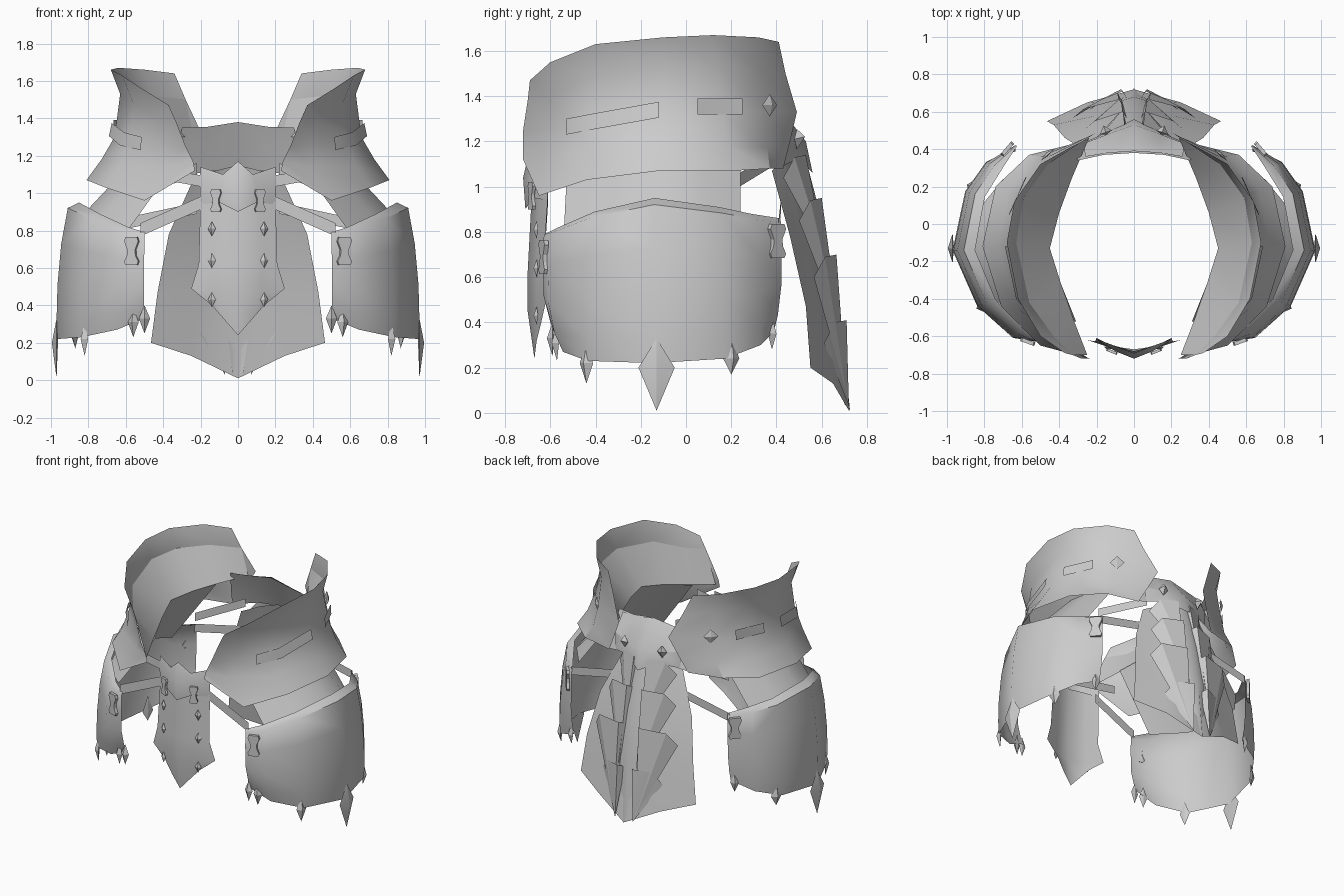
import bpy, math
from mathutils import Vector as V

steel = bpy.data.materials.new("pale_steel")
steel.diffuse_color = (0.6, 0.6, 0.6, 1)


def make(name, verts, faces, mirror=True, angle=40):
    """Mesh object, mirrored across x = 0, smooth with sharp creases."""
    me = bpy.data.meshes.new(name)
    me.from_pydata([tuple(v) for v in verts], [], faces)
    me.materials.append(steel)
    ob = bpy.data.objects.new(name, me)
    bpy.context.collection.objects.link(ob)
    bpy.ops.object.select_all(action='DESELECT')
    ob.select_set(True)
    bpy.context.view_layer.objects.active = ob
    bpy.ops.object.shade_smooth_by_angle(angle=math.radians(angle))
    if mirror:
        m = ob.modifiers.new("mirror", 'MIRROR')
        m.use_clip = True
        m.merge_threshold = 0.0005
    return ob


def sheet(name, rows, **kw):
    """Curved plate from rows of points running top to bottom."""
    n = len(rows[0])
    verts = [p for r in rows for p in r]
    faces = [(i * n + j, (i + 1) * n + j, (i + 1) * n + j + 1, i * n + j + 1)
             for i in range(len(rows) - 1) for j in range(n - 1)]
    return make(name, verts, faces, **kw)


def strap(name, a, b, h):
    """Flat ribbon between two points, h tall."""
    a, b, d = V(a), V(b), V((0, 0, h / 2))
    make(name, [a - d, b - d, b + d, a + d], [(0, 1, 2, 3)])


def spike(name, c, out, w, up, down, t=0.025):
    """Four-sided diamond spike around c, facing along out."""
    c, o = V(c), V(out).normalized()
    s = V((-o.y, o.x, 0)) * w
    verts = [c + V((0, 0, up)), c + s, c - V((0, 0, down)), c - s, c + o * t, c - o * t * .3]
    make(name, verts, [f for i in range(4) for f in
                       ((i, (i + 1) % 4, 4), ((i + 1) % 4, i, 5))], angle=20)


def tab(name, c, out, w, h, t=0.02):
    """Hourglass-shaped buckle tab."""
    c, o = V(c), V(out).normalized()
    s = V((-o.y, o.x, 0))
    prof = [(-.8, 1), (.8, 1), (1, .7), (.55, .1), (.6, -.3), (1, -.75), (.8, -1),
            (-.8, -1), (-1, -.75), (-.6, -.3), (-.55, .1), (-1, .7)]
    n = len(prof)
    verts = [c + s * (a * w) + V((0, 0, b * h)) + o * k for k in (0, t) for a, b in prof]
    make(name, verts, [tuple(range(n, 2 * n))] +
         [(i, (i + 1) % n, n + (i + 1) % n, n + i) for i in range(n)], angle=20)


# flared hip plates
neck = [(.33, -.70, 1.38), (.43, -.60, 1.40), (.56, -.42, 1.48), (.63, -.1, 1.53),
        (.59, .14, 1.53), (.46, .32, 1.52), (.28, .44, 1.5)]
sheet("hip_plate", [
    [(.37, -.69, 1.47), (.50, -.60, 1.55), (.62, -.40, 1.63), (.68, -.1, 1.66), (.64, .12, 1.67), (.50, .32, 1.66), (.34, .41, 1.64)],
    neck,
    [(.28, -.72, 1.25), (.39, -.61, 1.26), (.58, -.43, 1.3), (.66, -.1, 1.3), (.62, .16, 1.32), (.46, .36, 1.33), (.20, .49, 1.33)],
    [(.24, -.72, 1.17), (.38, -.63, 1.14), (.63, -.45, 1.15), (.73, -.12, 1.18), (.67, .18, 1.18), (.50, .36, 1.17), (.26, .46, 1.2)],
    [(.23, -.72, 1.12), (.50, -.65, .96), (.71, -.44, 1.03), (.81, -.12, 1.07), (.74, .2, 1.07), (.56, .37, 1.08), (.32, .43, 1.08)],
], angle=30)

# lining folding inward from the collar, then the sloping skirt below it
sheet("hip_lining", [
    neck,
    [(.25, -.70, 1.14), (.32, -.52, 1.19), (.39, -.32, 1.25), (.45, -.13, 1.29),
     (.40, .06, 1.3), (.33, .25, 1.3), (.24, .46, 1.3)]])
sheet("hip_skirt", [
    [(.31, -.52, 1.19), (.39, -.32, 1.25), (.45, -.13, 1.29), (.40, .06, 1.3), (.34, .24, 1.3)],
    [(.59, -.54, .80), (.78, -.37, .81), (.89, -.13, .82), (.83, .08, .82), (.70, .24, .81)],
])

# raised bands lying on the hip plates
sheet("hip_band_front", [
    [(.515, -.53, 1.30), (.61, -.4, 1.325), (.675, -.12, 1.375)],
    [(.52, -.53, 1.23), (.63, -.4, 1.255), (.69, -.12, 1.305)]])
sheet("hip_band_back", [
    [(.665, .05, 1.39), (.575, .25, 1.39)], [(.67, .05, 1.32), (.58, .25, 1.32)]])
spike("hip_stud", (.46, .37, 1.36), (.6, .7, 0), .05, .05, .05, .015)

# bulging thigh plates, swept down a plan outline
plan = [(.50, -.63), (.62, -.59), (.79, -.42), (.91, -.14), (.85, .16), (.75, .31), (.63, .42)]
top = [.79, .82, .89, .95, .91, .88, .86]
low = [.33, .27, .23, .22, .24, .30, .36]
rows = []
for t, push, tuck in ((0, -.06, 0), (.04, 0, 0), (.3, .035, 0), (.6, .055, .005),
                      (.85, .06, .035), (1, .055, .07)):
    row = []
    for i, (x, y) in enumerate(plan):
        k = push * (.15 if i in (0, 6) else 1)
        o = V((x - .35, y + .12, 0)).normalized()
        y2 = y + o.y * k * .5
        y2 += tuck * (1 if i < 2 else -.5 if i == 6 else 0)
        row.append((x + o.x * k, y2, top[i] + (low[i] - top[i]) * t))
    rows.append(row)
sheet("thigh_plate", rows, angle=50)

# hanging thigh spikes: position, facing, width, rise, drop
for x, y, z, o, w, u, d in ((.97, -.13, .20, (1, 0, 0), .08, .13, .19),
                            (.82, -.44, .22, (.8, -.5, 0), .035, .09, .09),
                            (.87, .20, .24, (.8, .4, 0), .04, .11, .07),
                            (.56, -.57, .31, (.3, -1, 0), .03, .08, .08),
                            (.50, -.59, .33, (0, -1, 0), .03, .07, .08),
                            (.66, .38, .35, (.6, .8, 0), .03, .08, .07)):
    spike("thigh_spike", (x, y, z), o, w, u, d)
tab("thigh_tab_front", (.565, -.62, .69), (.35, -1, 0), .04, .075)
tab("thigh_tab_back", (.67, .395, .76), (.75, .65, 0), .045, .075)

# front tabard
sheet("front_tabard", [
    [(0, -.68, 1.0), (.12, -.65, 1.0), (.2, -.61, .98)],
    [(0, -.70, .62), (.12, -.66, .62), (.21, -.63, .62)],
    [(0, -.70, .45), (.13, -.66, .46), (.25, -.62, .49)],
    [(0, -.67, .24), (.07, -.66, .32), (.14, -.64, .40)]], angle=20)
for z in (.81, .64, .43):
    spike("tabard_spike", (.14, -.66, z), (.3, -1, 0), .022, .04, .04, .015)

# front buckle plate with two tabs
sheet("buckle_plate", [
    [(0, -.69, 1.17), (.08, -.66, 1.10), (.20, -.615, 1.14)],
    [(0, -.72, 1.04), (.10, -.68, 1.03), (.205, -.615, 1.05)],
    [(0, -.71, .90), (.10, -.68, .95), (.20, -.61, .94)]], angle=25)
tab("buckle_tab", (.115, -.675, .96), (.4, -1, 0), .03, .06, .015)

# back waist band and pointed back plate
sheet("waist_band", [
    [(0, .38, 1.38), (.16, .37, 1.355), (.30, .34, 1.35)],
    [(0, .45, 1.23), (.18, .43, 1.22), (.33, .39, 1.2)],
    [(0, .51, 1.12), (.16, .47, 1.12), (.34, .42, 1.08)]])
sheet("back_plate", [
    [(0, .39, 1.38), (.14, .38, 1.355), (.26, .36, 1.345)],
    [(0, .53, 1.2), (.14, .48, 1.2), (.27, .43, 1.22)],
    [(0, .56, 1.06), (.12, .50, 1.12), (.26, .44, 1.1)]], angle=25)
spike("back_stud", (.15, .49, 1.21), (.35, 1, .3), .035, .045, .045, .04)

# long back tail
sheet("tail_base", [
    [(0, .47, 1.15), (.12, .43, 1.12), (.24, .38, 1.07)],
    [(0, .59, .78), (.18, .52, .78), (.37, .46, .78)],
    [(0, .66, .45), (.2, .58, .46), (.43, .53, .47)],
    [(0, .72, .01), (.25, .65, .13), (.465, .55, .20)]], angle=20)

# raised spine and long overlapping leaves tapering down the tail
sheet("tail_spine", [
    [(0, .53, 1.12), (.06, .50, 1.12)], [(0, .62, .78), (.08, .59, .78)],
    [(0, .68, .45), (.08, .655, .45)], [(0, .725, .01), (.03, .70, .04)]], angle=15)
for zt, yt, xi, xo, zb, yb in ((1.14, .53, .05, .17, .70, .615), (.95, .60, .06, .21, .40, .675),
                               (.70, .665, .08, .27, .08, .71), (.41, .71, .06, .18, .03, .72)):
    make("tail_leaf", [
        (xi, yt, zt), (xo, yt - .05, zt - .01), (xi + .01, yb, zb),
        (xo + .06, yt - .10, zt - .10), (xi - .03, yt - .05, zt - .02)],
        [(0, 2, 1), (1, 2, 3), (4, 2, 0)], angle=15)

# straps tying the plates together
strap("front_strap", (.52, -.62, .805), (.17, -.61, .96), .07)
strap("waist_strap", (.34, -.61, 1.09), (.0, -.61, 1.03), .06)
strap("back_strap", (.64, .41, .83), (.22, .42, .92), .06)
strap("skirt_strap", (.5, .22, 1.02), (.22, .40, 1.13), .06)
